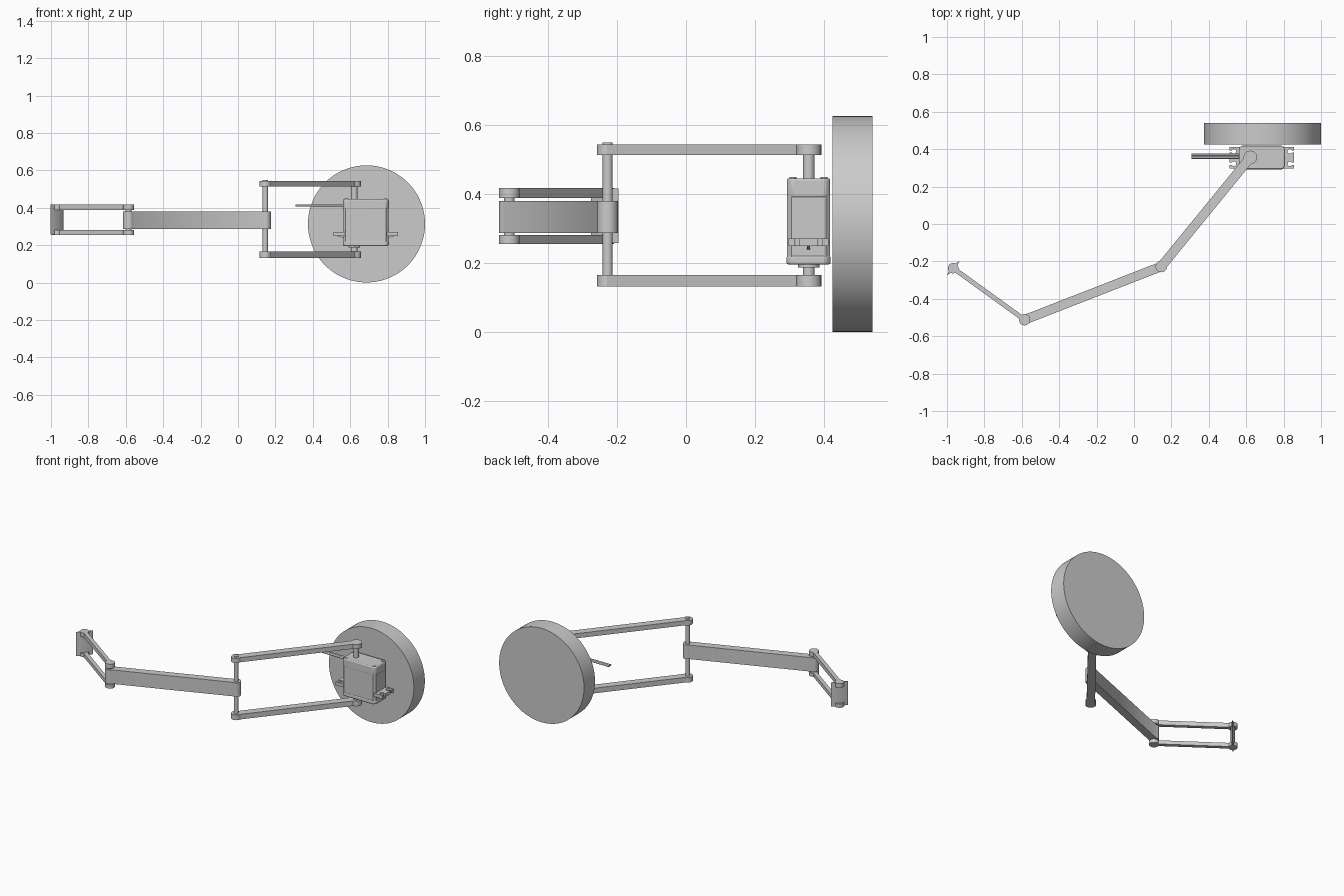
import bpy, bmesh, math
from mathutils import Vector

if "Cube" in bpy.data.objects:
    bpy.data.objects.remove(bpy.data.objects["Cube"])

A = Vector((0.146, -0.227))    # long-rod joint
B = Vector((0.622, 0.356))     # motor shaft
C = Vector((-0.585, -0.512))   # front joint
D = Vector((-0.967, -0.236))   # end blade joint


def finish(name, bm, bevel=0.0):
    bmesh.ops.recalc_face_normals(bm, faces=bm.faces)
    me = bpy.data.meshes.new(name)
    bm.to_mesh(me)
    bm.free()
    ob = bpy.data.objects.new(name, me)
    bpy.context.collection.objects.link(ob)
    if bevel:
        m = ob.modifiers.new("bevel", "BEVEL")
        m.width, m.segments, m.limit_method = bevel, 2, 'ANGLE'
    bpy.ops.object.select_all(action='DESELECT')
    ob.select_set(True)
    bpy.context.view_layer.objects.active = ob
    bpy.ops.object.shade_smooth_by_angle(angle=math.radians(30))
    return ob


def prism(name, pts, z0, z1, bevel=0.0):
    bm = bmesh.new()
    f = bm.faces.new([bm.verts.new((p[0], p[1], z0)) for p in pts])
    r = bmesh.ops.extrude_face_region(bm, geom=[f])
    vs = [g for g in r["geom"] if isinstance(g, bmesh.types.BMVert)]
    bmesh.ops.translate(bm, vec=(0, 0, z1 - z0), verts=vs)
    return finish(name, bm, bevel)


def circle(c, r, n=40):
    return [(c[0] + r * math.cos(2 * math.pi * i / n), c[1] + r * math.sin(2 * math.pi * i / n))
            for i in range(n)]


def rod(name, c, r, z0, z1, n=40, bevel=0.0):
    return prism(name, circle(c, r, n), z0, z1, bevel)


def link(name, p, q, rp, rq, w, z0, z1):
    # bar of width w with round ends, drawn as one outline
    d = q - p
    a = math.atan2(d.y, d.x)
    pts = []
    for c, r, base in ((q, rq, a), (p, rp, a + math.pi)):
        s = math.pi - math.asin(min(1, w / 2 / r))
        for i in range(33):
            t = base - s + 2 * s * i / 32
            pts.append((c.x + r * math.cos(t), c.y + r * math.sin(t)))
    return prism(name, pts, z0, z1)


def rect(x0, x1, y0, y1, c=0.0):
    if not c:
        return [(x0, y0), (x1, y0), (x1, y1), (x0, y1)]
    return [(x0 + c, y0), (x1 - c, y0), (x1, y0 + c), (x1, y1 - c),
            (x1 - c, y1), (x0 + c, y1), (x0, y1 - c), (x0, y0 + c)]


# wheel disc, standing upright
wheel = rod("wheel", (0, 0), 0.313, -0.058, 0.058, 96)
wheel.rotation_euler = (math.pi / 2, 0, 0)
wheel.location = (0.687, 0.482, 0.314)

# paired arms and links
for side, z0, z1 in (("upper", 0.513, 0.544), ("lower", 0.132, 0.166)):
    link(side + "_long_arm", A, B, 0.031, 0.036, 0.05, z0, z1)
for side, z0, z1 in (("upper", 0.389, 0.418), ("lower", 0.256, 0.281)):
    link(side + "_short_link", C, D, 0.03, 0.028, 0.025, z0, z1)
link("middle_link", A, C, 0.03, 0.03, 0.05, 0.287, 0.38)

# pins
rod("long_pin", A, 0.0145, 0.132, 0.549)
rod("front_pin", C, 0.0155, 0.258, 0.416)
rod("upper_shaft", B, 0.017, 0.44, 0.52)
rod("lower_shaft", B, 0.017, 0.16, 0.20)
rod("gear_hub", B, 0.031, 0.187, 0.20)

# end blade, a thin diamond in plan
e = Vector((0.035, 0.040))
n = Vector((-e.y, e.x)).normalized() * 0.013
prism("end_blade", [D - e, D + n, D + e, D - n], 0.258, 0.417)

# motor case
yc = 0.355
prism("motor_body", rect(0.563, 0.804, yc - 0.062, yc + 0.062, 0.012), 0.218, 0.430)
prism("motor_top_cover", rect(0.561, 0.806, yc - 0.063, yc + 0.063, 0.014), 0.390, 0.446, 0.006)
prism("motor_bottom_cover", rect(0.561, 0.806, yc - 0.064, yc + 0.064, 0.014), 0.196, 0.222, 0.006)
for x in (0.580, 0.787):
    for y in (yc - 0.045, yc + 0.045):
        rod("cover_screw", (x, y), 0.010, 0.44, 0.449, 16)

# mounting tabs with open slots and gussets, mirrored to both ends
xm = 0.6835
for s, side in ((1, "right"), (-1, "left")):
    pts = [(0.10, yc - 0.058), (0.173, yc - 0.058)]
    for yn in (yc - 0.033, yc + 0.033):
        pts.append((0.173, yn - 0.006))
        for i in range(13):
            t = -math.radians(28) - math.radians(304) * i / 12
            pts.append((0.150 + 0.0125 * math.cos(t), yn + 0.0125 * math.sin(t)))
        pts.append((0.173, yn + 0.006))
    pts += [(0.173, yc + 0.058), (0.10, yc + 0.058)]
    prism(side + "_mount_tab", [(xm + s * x, y) for x, y in pts], 0.250, 0.272)
    bm = bmesh.new()
    f = bm.faces.new([bm.verts.new((xm + s * x, yc - 0.005, z))
                      for x, z in ((0.11, 0.252), (0.165, 0.252), (0.11, 0.236))])
    r = bmesh.ops.extrude_face_region(bm, geom=[f])
    bmesh.ops.translate(bm, vec=(0, 0.01, 0),
                        verts=[g for g in r["geom"] if isinstance(g, bmesh.types.BMVert)])
    finish(side + "_tab_gusset", bm)

# flat cable of three wires
for i in (-1, 0, 1):
    wire = rod("cable_wire", (0, 0), 0.0055, 0, 0.265, 16)
    wire.rotation_euler = (0, math.pi / 2, 0)
    wire.location = (0.307, 0.363 + i * 0.009, 0.412)
